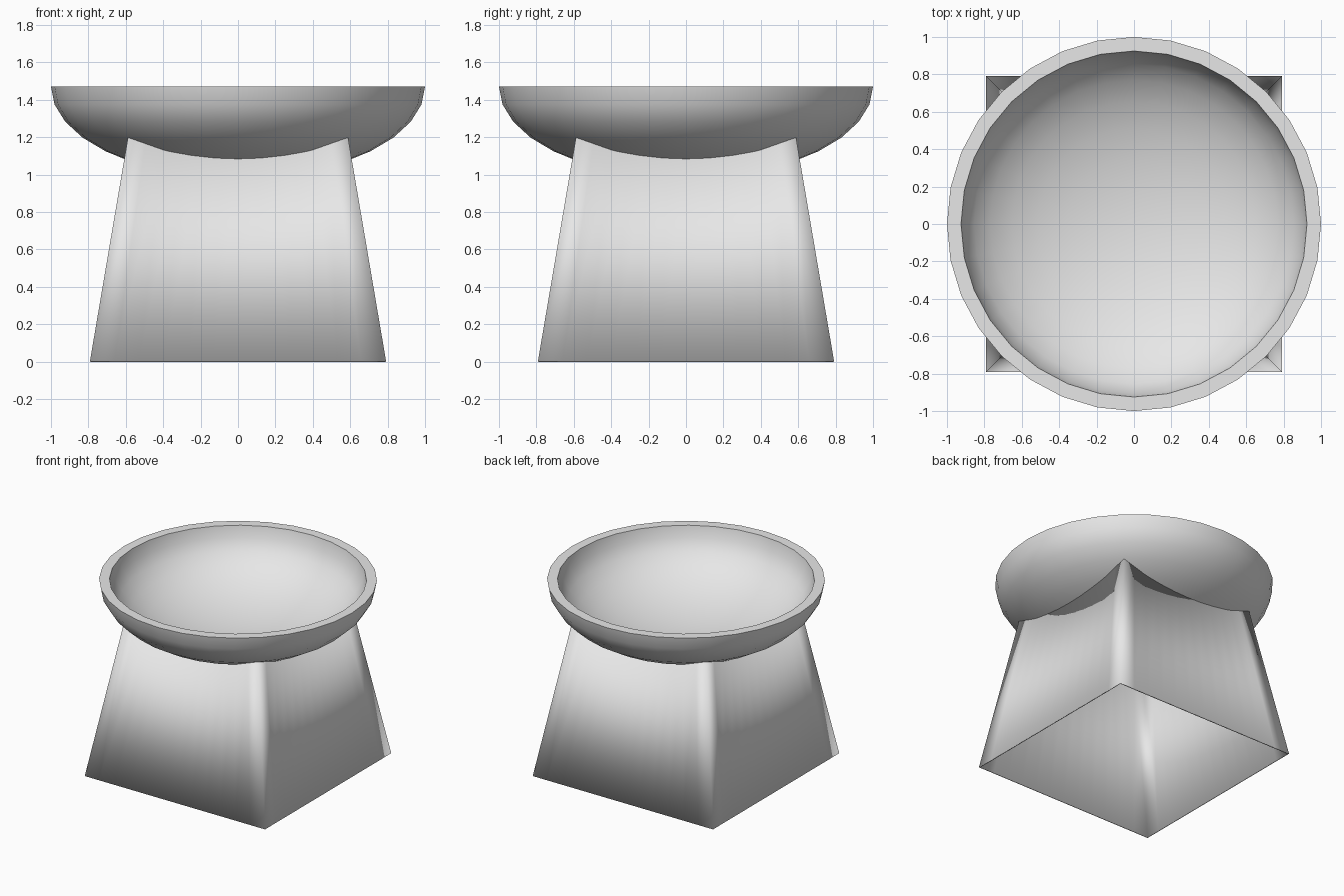
import bpy, bmesh
from math import sin, cos, pi, sqrt, radians

cube = bpy.data.objects.get("Cube")
if cube:
    bpy.data.objects.remove(cube, do_unlink=True)

RIM_Z = 1.47
DEPTH = 0.49
INNER = 0.925
SEGMENTS = 32

grey = bpy.data.materials.new("light_grey")
grey.use_nodes = True
grey.diffuse_color = (0.8, 0.8, 0.8, 1)
grey.node_tree.nodes["Principled BSDF"].inputs["Base Color"].default_value = (0.8, 0.8, 0.8, 1)


def finish(name, bm, angle):
    """Turn a bmesh into a shaded, coloured object."""
    bmesh.ops.remove_doubles(bm, verts=bm.verts, dist=0.0001)
    bmesh.ops.recalc_face_normals(bm, faces=bm.faces)
    mesh = bpy.data.meshes.new(name)
    bm.to_mesh(mesh)
    bm.free()
    mesh.materials.append(grey)
    obj = bpy.data.objects.new(name, mesh)
    bpy.context.collection.objects.link(obj)
    bpy.ops.object.select_all(action="DESELECT")
    obj.select_set(True)
    bpy.context.view_layer.objects.active = obj
    bpy.ops.object.shade_smooth_by_angle(angle=radians(angle))
    return obj


# Bowl: two nested squashed half spheres joined by a flat rim
bm = bmesh.new()
steps = SEGMENTS // 4
arc = [i * pi / 2 / steps for i in range(steps + 1)]
profile = [(cos(a), sin(a)) for a in reversed(arc)]
profile += [(INNER * cos(a), INNER * sin(a)) for a in arc]
points = [bm.verts.new((r, 0, RIM_Z - DEPTH * d)) for r, d in profile]
edges = [bm.edges.new(pair) for pair in zip(points, points[1:])]
bmesh.ops.spin(bm, geom=points + edges, cent=(0, 0, 0), axis=(0, 0, 1),
               angle=2 * pi, steps=SEGMENTS, use_merge=True)
finish("bowl", bm, 40)


# Pedestal: open tapered box whose top edge follows the underside of the bowl
def half_width(z):
    return 0.792 - 0.17 * z


def top_height(t):
    z = 1.1
    for _ in range(30):
        r = half_width(z) * sqrt(1 + t * t)
        z = RIM_Z - (DEPTH - 0.012) * sqrt(max(0, 1 - r * r))
    return z


bm = bmesh.new()
columns = 12
for side in range(4):
    c, s = round(cos(side * pi / 2)), round(sin(side * pi / 2))
    previous = None
    for i in range(columns + 1):
        t = 2 * i / columns - 1
        column = []
        for z in (0, top_height(t)):
            w = half_width(z)
            x, y = t * w, -w
            column.append(bm.verts.new((x * c - y * s, x * s + y * c, z)))
        if previous:
            bm.faces.new((previous[0], column[0], column[1], previous[1]))
        previous = column
pedestal = finish("pedestal", bm, 30)
shell = pedestal.modifiers.new("thin_walls", "SOLIDIFY")
shell.thickness = 0.008
shell.offset = -1
